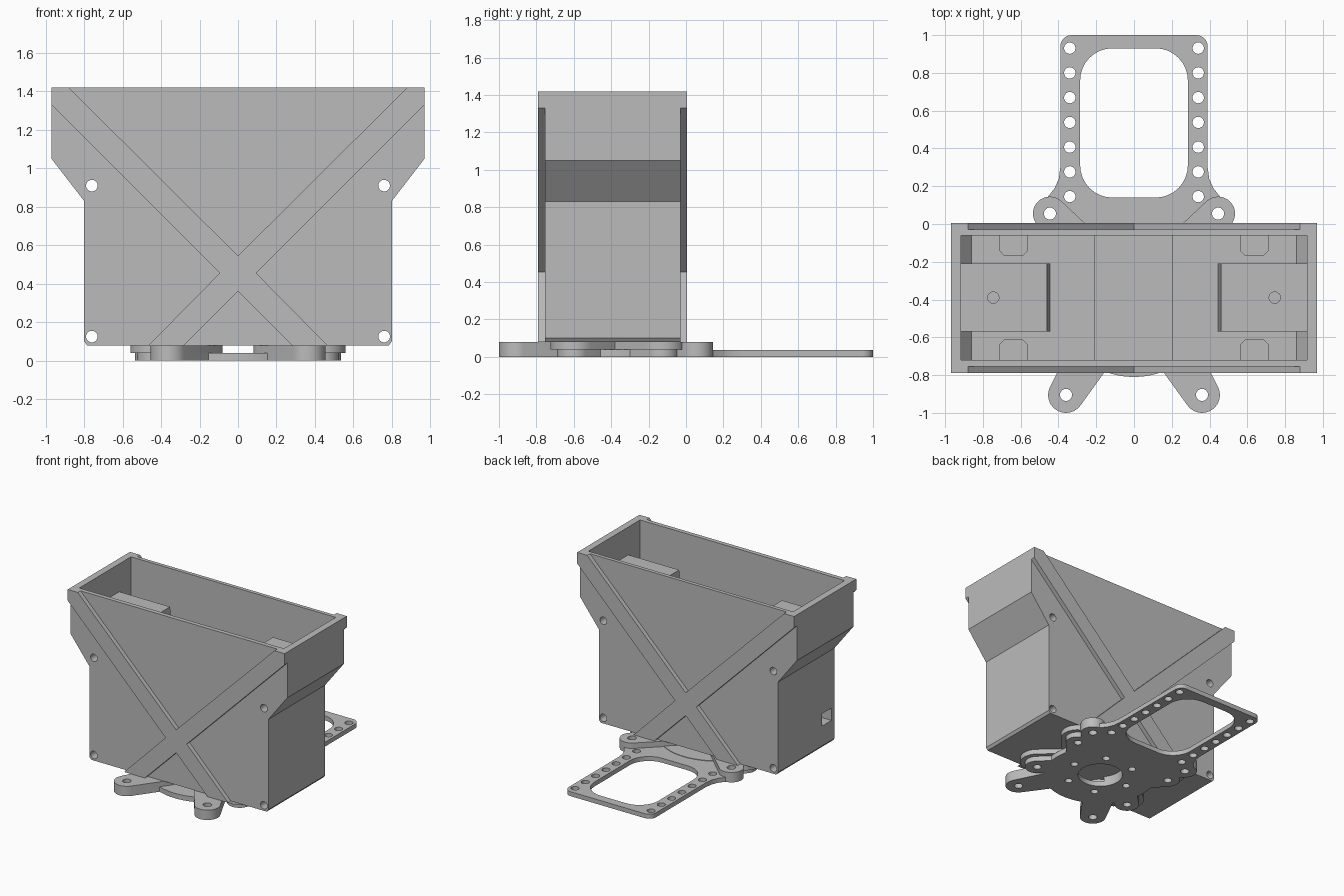
import bpy, bmesh, math
from mathutils import Vector, geometry

cube = bpy.data.objects.get("Cube")
if cube:
    bpy.data.objects.remove(cube, do_unlink=True)

grey = bpy.data.materials.new("plain_grey")
grey.use_nodes = True
grey.diffuse_color = (0.5, 0.5, 0.5, 1)
grey.node_tree.nodes["Principled BSDF"].inputs["Base Color"].default_value = (0.5, 0.5, 0.5, 1)


def prism(name, pts, lo, hi, axis="z"):
    """Extrude a 2D outline along z, y or x."""
    place = {"z": lambda a, b, c: (a, b, c),
             "y": lambda a, b, c: (a, c, b),
             "x": lambda a, b, c: (c, a, b)}[axis]
    bm = bmesh.new()
    face = bm.faces.new([bm.verts.new(place(a, b, lo)) for a, b in pts])
    grown = bmesh.ops.extrude_face_region(bm, geom=[face])["geom"]
    shift = Vector(place(0, 0, hi - lo))
    bmesh.ops.translate(bm, vec=shift, verts=[v for v in grown if isinstance(v, bmesh.types.BMVert)])
    bmesh.ops.recalc_face_normals(bm, faces=bm.faces)
    mesh = bpy.data.meshes.new(name)
    bm.to_mesh(mesh)
    bm.free()
    mesh.materials.append(grey)
    ob = bpy.data.objects.new(name, mesh)
    bpy.context.collection.objects.link(ob)
    return ob


def circle(x, y, r, n=32):
    return [(x + r * math.cos(math.tau * i / n), y + r * math.sin(math.tau * i / n)) for i in range(n)]


def hull(*discs):
    """Convex outline around several discs (x, y, r)."""
    pts = [Vector(p) for d in discs for p in circle(*d)]
    return [tuple(pts[i]) for i in geometry.convex_hull_2d(pts)]


def rect(x0, x1, y0, y1):
    return [(x0, y0), (x1, y0), (x1, y1), (x0, y1)]


def mirrored(half):
    """Close a right half outline with its mirror image across x = 0."""
    return half + [(-x, z) for x, z in reversed(half) if x > 0]


def combine(ob, parts, operation):
    """Apply booleans and discard the helper parts."""
    for part in parts:
        part.hide_render = True
        mod = ob.modifiers.new("cut", "BOOLEAN")
        mod.operation, mod.solver, mod.object = operation, "EXACT", part
    graph = bpy.context.evaluated_depsgraph_get()
    mesh = bpy.data.meshes.new_from_object(ob.evaluated_get(graph))
    ob.modifiers.clear()
    ob.data = mesh
    for part in parts:
        bpy.data.objects.remove(part, do_unlink=True)


MID, DECK, TOP, BASE = -0.39, 0.97, 1.42, 0.08
sides = (1, -1)

# Flared container shell with an open top
body = prism("container", mirrored([(0.785, BASE), (0.8, 0.1), (0.8, 0.83), (0.97, 1.05), (0.97, TOP)]),
             -0.755, -0.03, "y")
cuts = [prism("cavity", mirrored([(0.86, DECK), (0.915, 1.04), (0.915, 1.5)]), -0.72, -0.06, "y"),
        prism("channel", rect(-0.21, 0.2, 0.85, 1.0), -0.72, -0.06, "y"),
        prism("cable_slot", rect(-0.715, -0.595, 0.26, 0.36), -0.9, -0.7, "x")]
for s in sides:
    for z in (0.125, 0.91):
        cuts.append(prism("bolt_hole", circle(0.76 * s, z, 0.03), -1, 0.2, "y"))
combine(body, cuts, "DIFFERENCE")

# Raised diagonal cross on both long walls
cross = mirrored([(0, 0.545), (0.88, TOP), (0.97, TOP), (0.97, 1.33), (0.095, 0.455),
                  (0.465, BASE), (0.28, BASE), (0, 0.36)])
ribs = [prism("front_cross_rib", cross, -0.79, -0.752, "y"),
        prism("back_cross_rib", cross, -0.033, 0.005, "y")]

# Blocks and small bosses inside the container
inner = []
for s, side in zip(sides, ("left", "right")):
    block = prism(side + "_inner_block",
                  [(x * s, z) for x, z in ((0.445, DECK - 0.01), (0.9, DECK - 0.01), (0.93, 1.195), (0.46, 1.195))],
                  -0.57, -0.21, "y")
    combine(block, [prism("screw_hole", circle(0.745 * s, MID, 0.03), 1.05, 1.3)], "DIFFERENCE")
    inner.append(block)
    for t, end in zip(sides, ("back", "front")):
        outline = [(0.56, 0.34), (0.56, 0.25), (0.59, 0.22), (0.685, 0.22), (0.715, 0.25), (0.715, 0.34)]
        inner.append(prism(f"{side}_{end}_boss", [(x * s, MID + y * t) for x, y in outline],
                           DECK - 0.01, DECK + 0.05))

# Mounting plate: disc, legs, ears and lobes fused together
plate = prism("mounting_plate", circle(0, MID, 0.42, 64), 0, 0.04)
adds, holes = [], []
for s in sides:
    arms = [((0.36, -0.905, 0.095), (0.2, -0.64, 0.12), 0, BASE),
            ((0.445, 0.055, 0.09), (0.2, -0.19, 0.1), 0, BASE)]
    for y in (-0.13, -0.6):
        arms.append(((0.435, y, 0.09), (0.2, MID, 0.1), 0, 0.04))
        arms.append(((0.435, y, 0.125), (0.2, MID, 0.13), 0.04, BASE))
        holes.append((0.435 * s, y, 0.03))
    for (x, y, r), (u, v, q), lo, hi in arms:
        adds.append(prism("arm", hull((x * s, y, r), (u * s, v, q)), lo, hi))
    holes += [(0.36 * s, -0.905, 0.032), (0.445 * s, 0.055, 0.032)]
for i in range(6):
    a = math.tau * i / 6
    holes.append((0.25 * math.cos(a), MID + 0.25 * math.sin(a), 0.028))
holes.append((0, MID, 0.165))
combine(plate, adds, "UNION")

# Flat rounded frame reaching out behind, with curved feet
frame = prism("rear_frame", hull(*[(0.33 * s, y, 0.06) for s in sides for y in (0, 0.94)]), 0, 0.036)
feet = [prism("foot", [(x * s, y) for x, y in ((0.3, 0.3), (0.39, 0.3), (0.398, 0.24), (0.42, 0.19),
                                               (0.455, 0.145), (0.46, 0), (0.3, 0))], 0, 0.036)
        for s in sides]
combine(frame, feet, "UNION")
window = hull(*[(0.115 * s, y, 0.17) for s in sides for y in (0.31, 0.76)])
cuts = [prism("window", window, -1, 1)]
for s in sides:
    for i in range(7):
        cuts.append(prism("hole", circle(0.34 * s, 0.145 + 0.131 * i, 0.03), -1, 1))
combine(frame, cuts, "DIFFERENCE")
combine(plate, [frame], "UNION")
combine(plate, [prism("hole", circle(*h), -1, 1) for h in holes], "DIFFERENCE")

# Smooth the round edges and keep the corners crisp
bpy.ops.object.select_all(action="DESELECT")
for ob in [body, plate] + ribs + inner:
    ob.select_set(True)
bpy.context.view_layer.objects.active = body
bpy.ops.object.shade_smooth_by_angle(angle=math.radians(30))
